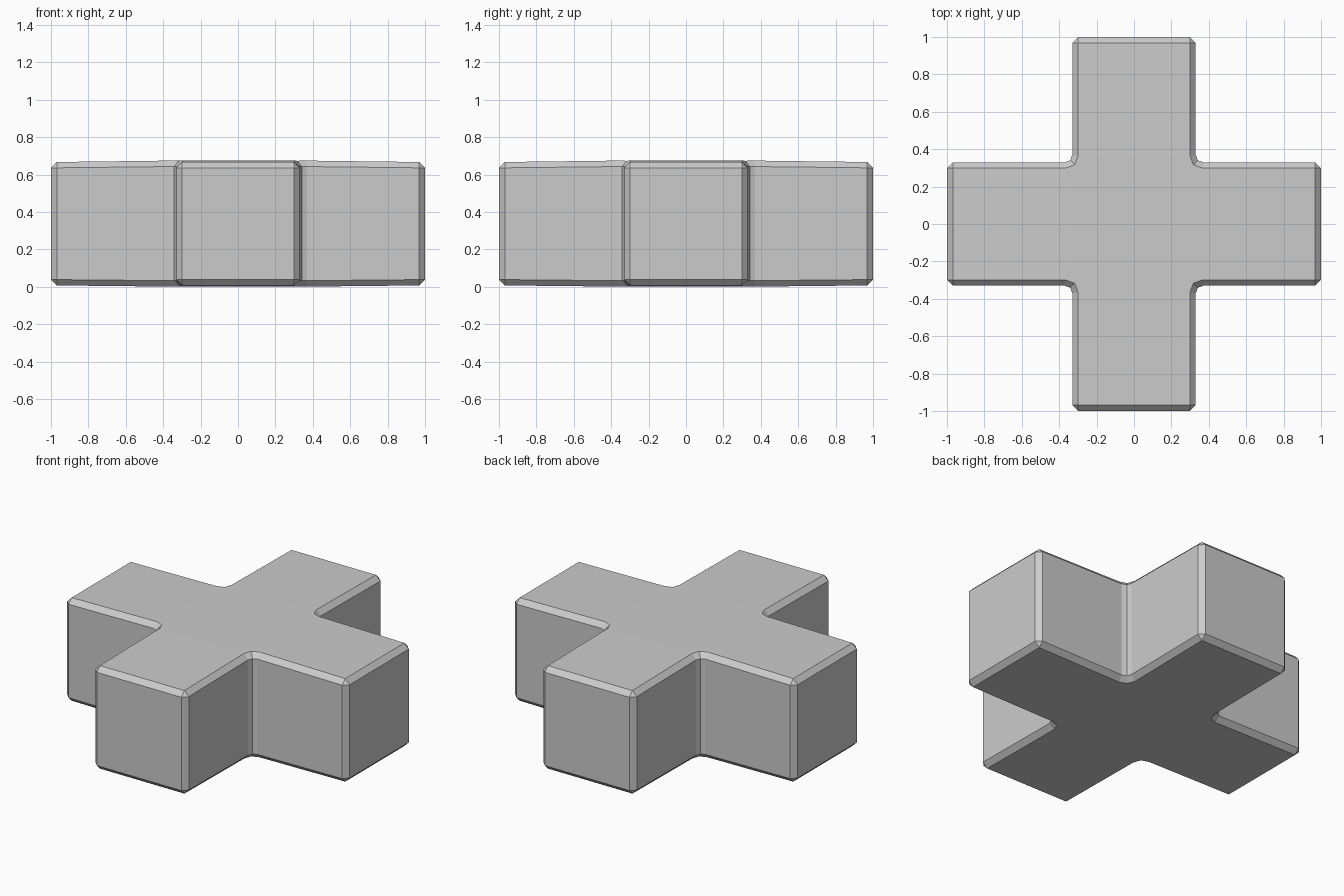
import bpy, bmesh

if "Cube" in bpy.data.objects:
    bpy.data.objects.remove(bpy.data.objects["Cube"])

W, END, BEVEL = 0.33, 1.0, 0.031

# Quarter outline: arm side, small inner fillet, next arm side; turned four times
quarter = [(W, END), (W, 0.37), (0.341, 0.341), (0.37, W), (END, W)]
outline = []
for k in range(4):
    for x, y in quarter:
        for _ in range(k):
            x, y = y, -x
        outline.append((x, y))
n = len(outline)

bm = bmesh.new()


def ring(z_end, z_mid):
    # Arm tips sit slightly inside the level of the middle
    return [bm.verts.new((x, y, z_end if max(abs(x), abs(y)) > 0.9 else z_mid))
            for x, y in outline]


bottom, top = ring(0.008, 0.002), ring(0.667, 0.674)

# Side walls
for i in range(n):
    j = (i + 1) % n
    bm.faces.new((bottom[i], bottom[j], top[j], top[i]))

# Caps: a flat middle and four gently sloping arms
for r in (bottom, top):
    bm.faces.new([r[5 * k + m] for k in range(4) for m in (1, 2, 3)])
    for k in range(4):
        a = 5 * k
        bm.faces.new((r[a + 3], r[a + 4], r[(a + 5) % n], r[(a + 6) % n]))

bmesh.ops.recalc_face_normals(bm, faces=bm.faces)

# Chamfer the sharp outer edges
sharp = [e for e in bm.edges if e.calc_face_angle() > 1.0]
bmesh.ops.bevel(bm, geom=sharp, offset=BEVEL, offset_type='OFFSET',
                segments=1, profile=0.5, affect='EDGES')

mesh = bpy.data.meshes.new("cross_block")
bm.to_mesh(mesh)
bm.free()
cross = bpy.data.objects.new("cross_block", mesh)
bpy.context.collection.objects.link(cross)
